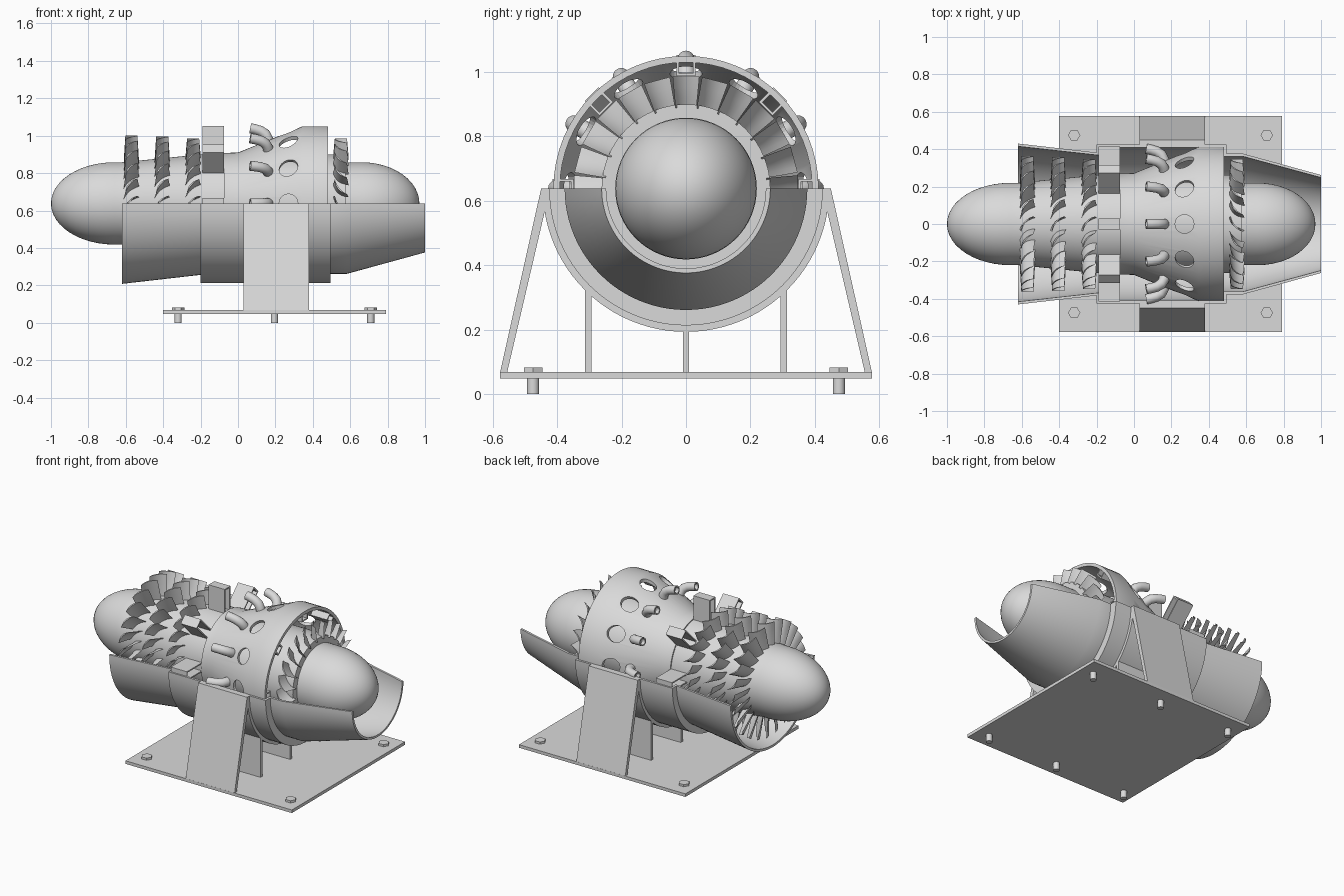
import bpy, bmesh, math

if "Cube" in bpy.data.objects:
    bpy.data.objects.remove(bpy.data.objects["Cube"])

ZC = 0.638                      # height of the engine axis
mat = bpy.data.materials.new("light grey metal")
mat.diffuse_color = (0.7, 0.7, 0.7, 1)
mat.use_nodes = True
mat.node_tree.nodes["Principled BSDF"].inputs["Base Color"].default_value = mat.diffuse_color


def polar(x, r, t, a):
    """Point at radius r, sideways offset t, angle a from straight up."""
    return (x, r * math.sin(a) + t * math.cos(a), ZC + r * math.cos(a) - t * math.sin(a))


def loft(bm, rings, caps=True, wrap=False, closed=True):
    rows = [[bm.verts.new(p) for p in ring] for ring in rings]
    n = len(rows[0])
    for i in range(len(rows) if wrap else len(rows) - 1):
        a, b = rows[i], rows[(i + 1) % len(rows)]
        for j in range(n if closed else n - 1):
            k = (j + 1) % n
            bm.faces.new((a[j], a[k], b[k], b[j]))
    if caps and not wrap:
        bm.faces.new(rows[0])
        bm.faces.new(rows[-1])


def finish(bm, name, smooth=True):
    bmesh.ops.remove_doubles(bm, verts=bm.verts[:], dist=1e-5)
    bmesh.ops.recalc_face_normals(bm, faces=bm.faces[:])
    me = bpy.data.meshes.new(name)
    bm.to_mesh(me)
    bm.free()
    me.materials.append(mat)
    ob = bpy.data.objects.new(name, me)
    bpy.context.collection.objects.link(ob)
    bpy.ops.object.select_all(action='DESELECT')
    ob.select_set(True)
    bpy.context.view_layer.objects.active = ob
    if smooth:
        bpy.ops.object.shade_smooth_by_angle(angle=math.radians(30))
    return ob


def lathe(name, profile, closed=True, half=False, n=64):
    bm = bmesh.new()
    if half:                    # lower half only
        angs = [math.pi / 2 + math.pi * i / n for i in range(n + 1)]
    else:
        angs = [2 * math.pi * i / n for i in range(n)]
    loft(bm, [[polar(x, r, 0, a) for x, r in profile] for a in angs],
         caps=half, wrap=not half, closed=closed)
    return finish(bm, name)


def prism(bm, yz, x0, x1):
    loft(bm, [[(x, y, z) for y, z in yz] for x in (x0, x1)])


# rotor body: nose, tapered hub, tail
nose = [(-0.66 - 0.34 * math.cos(t), 0.22 * math.sin(t))
        for t in [math.pi / 2 * i / 12 for i in range(13)]]
tail = [(0.66 + 0.31 * math.sin(t), 0.22 * math.cos(t))
        for t in [math.pi / 2 * i / 12 for i in range(13)]]
nose[0], tail[-1] = (-1.0, 0), (0.97, 0)
lathe("rotor_body", nose + [(-0.62, 0.22), (-0.2, 0.262), (0.575, 0.262), (0.575, 0.22)] + tail,
      closed=False)

# combustor shell with drilled holes
shell = lathe("combustor_shell", [(-0.075, 0.27), (0.0, 0.272), (0.345, 0.412), (0.48, 0.412),
                                  (0.48, 0.392), (0.35, 0.392), (0.0, 0.252), (-0.075, 0.25)])
bm = bmesh.new()
for k in range(12):
    a = k * math.pi / 6
    loft(bm, [[polar(0.27 + 0.05 * math.cos(p), r, 0.05 * math.sin(p), a)
               for p in [2 * math.pi * i / 24 for i in range(24)]] for r in (0.3, 0.5)])
cutter = finish(bm, "hole_cutter", False)
cutter.hide_render = True
bpy.context.view_layer.objects.active = shell
shell.select_set(True)
mod = shell.modifiers.new("holes", 'BOOLEAN')
mod.operation, mod.object, mod.solver = 'DIFFERENCE', cutter, 'EXACT'
bpy.ops.object.modifier_apply(modifier="holes")
bpy.data.objects.remove(cutter)


# blade rows
def blades(name, x0, r0, r1, sign, count=24, length=0.105):
    bm = bmesh.new()
    us = [i / 6 - 0.5 for i in range(7)]
    for k in range(count):
        a = 2 * math.pi * k / count
        rings = []
        for s in (0, 0.33, 0.67, 1):
            g = math.radians(38 + 14 * s)
            sec = []
            for side, seq in ((1, us), (-1, us[-2:0:-1])):
                for u in seq:
                    bump = 1 - 4 * u * u
                    c = 0.016 * bump + side * 0.004 * bump
                    sec.append(polar(x0 + u * length * math.cos(g) - c * math.sin(g),
                                     r0 + (r1 - r0) * s,
                                     sign * (u * length * math.sin(g) + c * math.cos(g)), a))
            rings.append(sec)
        loft(bm, rings)
    finish(bm, name)


blades("compressor_blades_1", -0.57, 0.21, 0.363, 1)
blades("compressor_blades_2", -0.405, 0.225, 0.358, 1)
blades("compressor_blades_3", -0.24, 0.24, 0.348, 1)
blades("turbine_blades", 0.55, 0.25, 0.348, -1)


# square ducts, open along the axis
def ducts(name, x0, x1, r0, r1, w=0.03, wall=0.008):
    bm = bmesh.new()
    for k in range(8):
        a = k * math.pi / 4
        rings = []
        for x, d in ((x0, 0), (x1, 0), (x1, wall), (x0, wall)):
            rings.append([polar(x, r, t, a) for r, t in
                          ((r0 + d, d - w), (r0 + d, w - d), (r1 - d, w - d), (r1 - d, d - w))])
        loft(bm, rings, wrap=True)
    finish(bm, name, False)


ducts("bleed_ducts", -0.19, -0.075, 0.255, 0.415)
ducts("shell_struts", 0.36, 0.478, 0.35, 0.406)

# bent fuel nozzles with hollow mouths: x, radius from axis, tube radius
path = [(0.165, 0.29, 0.028), (0.16, 0.345, 0.028), (0.145, 0.372, 0.028), (0.12, 0.388, 0.027),
        (0.09, 0.397, 0.027), (0.065, 0.402, 0.027), (0.065, 0.402, 0.019), (0.09, 0.397, 0.019)]
bm = bmesh.new()
for k in range(12):
    a = k * math.pi / 6
    rings = []
    for i, (x, r, q) in enumerate(path):
        lo, hi = (4, 5) if i >= 5 else (max(i - 1, 0), i + 1)
        tx, tr = path[hi][0] - path[lo][0], path[hi][1] - path[lo][1]
        m = math.hypot(tx, tr)
        rings.append([polar(x - tr / m * q * math.cos(p), r + tx / m * q * math.cos(p),
                            q * math.sin(p), a)
                      for p in [2 * math.pi * j / 16 for j in range(16)]])
    loft(bm, rings)
finish(bm, "fuel_nozzles")

# lower half casing
lathe("lower_casing", [(-0.62, 0.43), (-0.2, 0.382), (-0.2, 0.425), (0.495, 0.425), (0.495, 0.377),
                       (0.58, 0.377), (1.0, 0.262), (1.0, 0.248), (0.58, 0.362), (0.48, 0.362),
                       (0.48, 0.41), (-0.185, 0.41), (-0.185, 0.367), (-0.62, 0.415)],
      half=True, n=48)

# cradle, sloping legs and upright ribs
X0, X1 = 0.03, 0.38
lathe("cradle_band", [(X0, 0.445), (X1, 0.445), (X1, 0.424), (X0, 0.424)], half=True, n=48)
bm = bmesh.new()
for s in (1, -1):
    prism(bm, [(s * y, z) for y, z in ((0.578, 0.065), (0.45, ZC), (0.427, ZC),
                                       (0.438, 0.57), (0.556, 0.065))], X0, X1)
finish(bm, "sloping_legs", False)
bm = bmesh.new()
for y in (-0.303, 0, 0.303):
    top = ZC - math.sqrt(0.435 ** 2 - y * y)
    prism(bm, [(y - 0.01, 0.065), (y + 0.01, 0.065), (y + 0.01, top), (y - 0.01, top)], X0, X1)
finish(bm, "upright_ribs", False)

# base plate and bolts
bm = bmesh.new()
prism(bm, [(-0.578, 0.048), (0.578, 0.048), (0.578, 0.068), (-0.578, 0.068)], -0.4, 0.79)
finish(bm, "base_plate", False)
bm = bmesh.new()
for x in (-0.32, 0.195, 0.71):
    for y in (-0.475, 0.475):
        for n, r, z0, z1 in ((6, 0.033, 0.066, 0.082), (16, 0.019, 0.0, 0.07)):
            loft(bm, [[(x + r * math.cos(2 * math.pi * i / n), y + r * math.sin(2 * math.pi * i / n), z)
                       for i in range(n)] for z in (z0, z1)])
finish(bm, "bolts")
